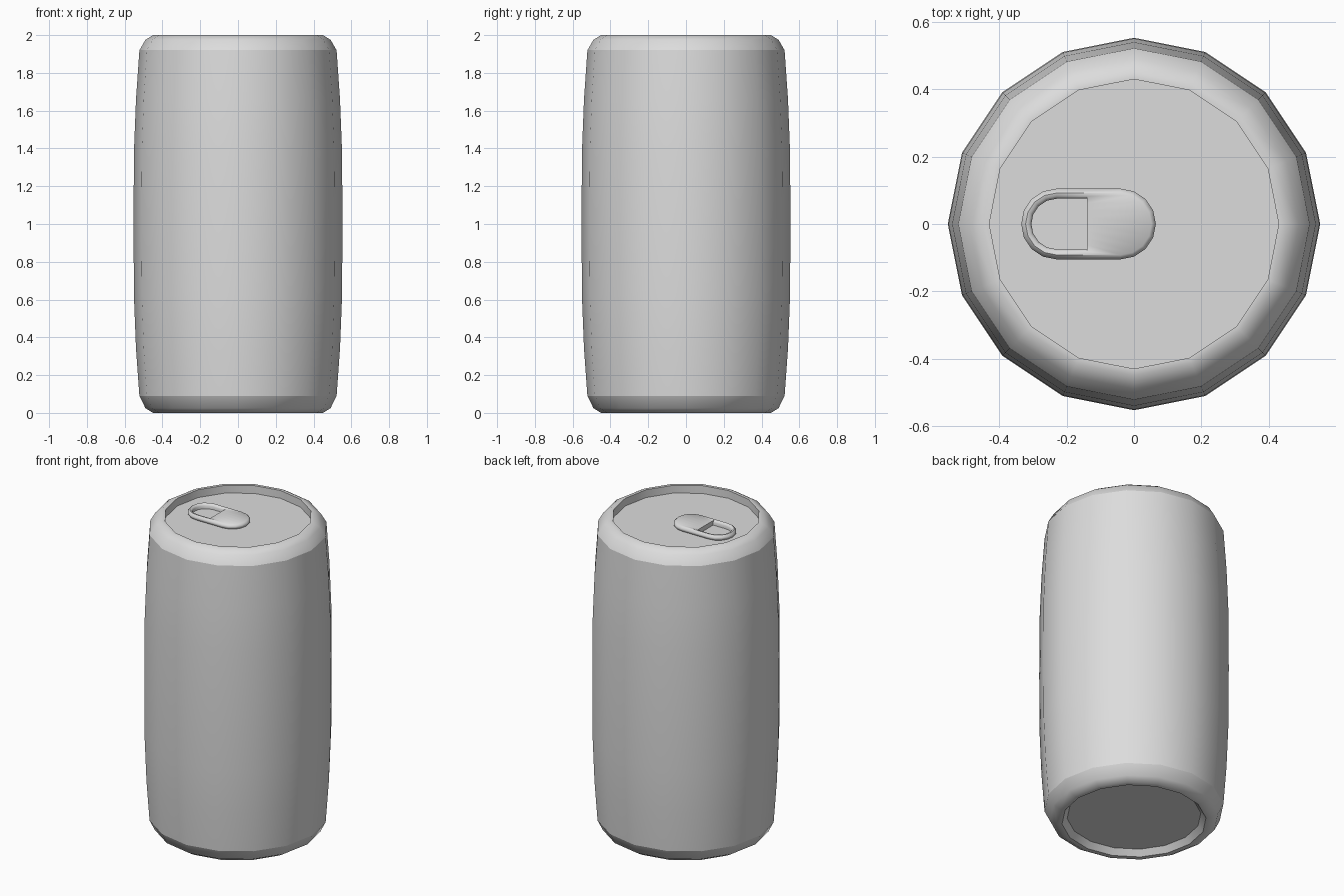
import bpy, bmesh, math

if "Cube" in bpy.data.objects:
    bpy.data.objects.remove(bpy.data.objects["Cube"])

metal = bpy.data.materials.new("light_grey_metal")
metal.diffuse_color = (0.72, 0.72, 0.72, 1)
metal.use_nodes = True
metal.node_tree.nodes["Principled BSDF"].inputs["Base Color"].default_value = metal.diffuse_color


def finish(bm, name, limit, sharp_rule=None):
    """Smooth shading with sharp edges over the angle limit or by rule."""
    bmesh.ops.recalc_face_normals(bm, faces=bm.faces)
    for f in bm.faces:
        f.smooth = True
    for e in bm.edges:
        if e.calc_face_angle(0) > math.radians(limit) or (sharp_rule and sharp_rule(e)):
            e.smooth = False
    me = bpy.data.meshes.new(name)
    bm.to_mesh(me)
    bm.free()
    me.materials.append(metal)
    ob = bpy.data.objects.new(name, me)
    bpy.context.collection.objects.link(ob)
    return ob


def skin(bm, loops, cap_start=False, cap_end=False):
    rings = [[bm.verts.new(p) for p in loop] for loop in loops]
    n = len(rings[0])
    for a, b in zip(rings, rings[1:]):
        for i in range(n):
            j = (i + 1) % n
            bm.faces.new((a[i], a[j], b[j], b[i]))
    if cap_start:
        bm.faces.new(rings[0][::-1])
    if cap_end:
        bm.faces.new(rings[-1])


# Can: 16-sided lathe with recessed bottom and lid
SIDES = 16
profile = [(0.39, 0.035), (0.42, 0.0), (0.45, 0.0), (0.49, 0.025), (0.522, 0.09),
           (0.54, 0.34), (0.551, 0.62), (0.553, 1.0), (0.551, 1.38), (0.54, 1.66),
           (0.522, 1.92), (0.49, 1.975), (0.45, 2.0), (0.43, 2.0), (0.43, 1.95)]
bm = bmesh.new()
skin(bm, [[(r * math.cos(2 * math.pi * k / SIDES), r * math.sin(2 * math.pi * k / SIDES), z)
           for k in range(SIDES)] for r, z in profile], True, True)


def shoulder(e):
    return any(all(abs(v.co.z - z) < 1e-4 for v in e.verts) for z in (0.09, 1.92))


finish(bm, "can_body", 40, shoulder)


# Pull tab: rounded plate with a D-shaped finger hole
STEPS = 8
LID = 1.95


def arc(cx, r, start, z):
    return [(cx + r * math.cos(start + math.pi * i / STEPS),
             r * math.sin(start + math.pi * i / STEPS), z) for i in range(STEPS + 1)]


def outline(r, z):
    return arc(-0.04, r, -math.pi / 2, z) + arc(-0.23, r, math.pi / 2, z)


def hole(r, z):
    edge = [(-0.14, r * (2 * i / STEPS - 1), z) for i in range(STEPS + 1)]
    return edge + arc(-0.23, r, math.pi / 2, z)


bm = bmesh.new()
skin(bm, [outline(0.098, LID + 0.001), outline(0.105, LID + 0.01), outline(0.105, LID + 0.02),
          outline(0.092, LID + 0.032), hole(0.082, LID + 0.03),
          hole(0.075, LID + 0.02), hole(0.075, LID + 0.001)])
finish(bm, "pull_tab", 50)
